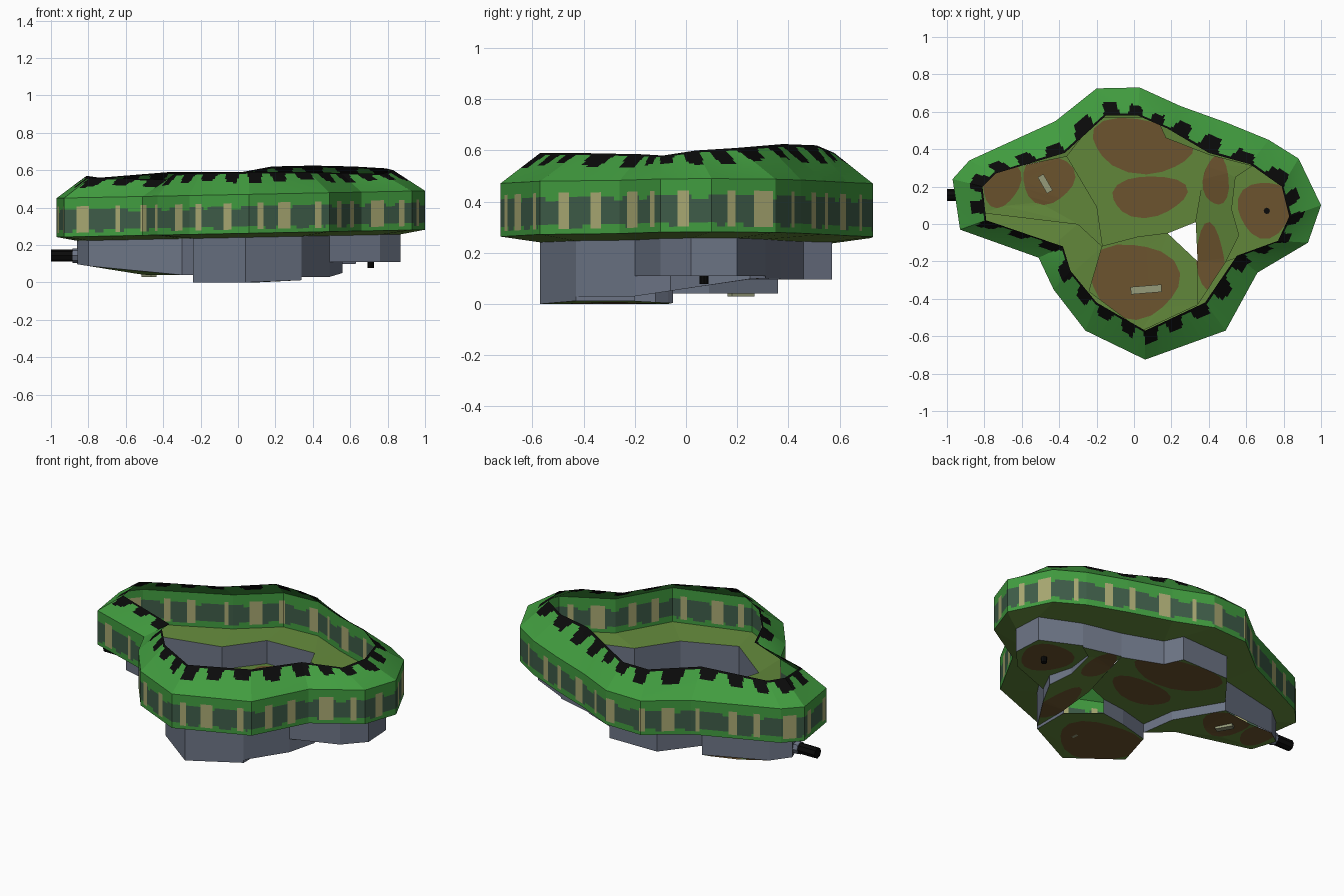
import bpy, bmesh, math
from mathutils import Vector
from mathutils.geometry import delaunay_2d_cdt

if "Cube" in bpy.data.objects:
    bpy.data.objects.remove(bpy.data.objects["Cube"])


def mat(name, r, g, b):
    m = bpy.data.materials.new(name)
    lin = [((c / 255 + 0.055) / 1.055) ** 2.4 for c in (r, g, b)]
    m.diffuse_color = (*lin, 1)
    m.use_nodes = True
    m.node_tree.nodes["Principled BSDF"].inputs["Base Color"].default_value = m.diffuse_color
    return m


LEAF = mat("leaf_green", 65, 156, 63)
SHADE = mat("deep_forest_green", 62, 92, 72)
TRUNK = mat("trunk_tan", 168, 168, 114)
BLACK = mat("black", 10, 10, 10)
GRASS = mat("olive_grass", 97, 134, 58)
DIRT = mat("dirt_brown", 108, 84, 46)
ROCK = mat("grey_rock", 108, 116, 133)
WOOD = mat("pale_wood", 150, 155, 122)


def make(name, bm, mats):
    me = bpy.data.meshes.new(name)
    bm.to_mesh(me)
    bm.free()
    for m in mats:
        me.materials.append(m)
    ob = bpy.data.objects.new(name, me)
    bpy.context.collection.objects.link(ob)
    return ob


def quad(bm, pts, mi=0):
    f = bm.faces.new([bm.verts.new(p) for p in pts])
    f.material_index = mi


# Plan outlines, clockwise from the left: outer wall, hedge ridge, pit rim
WALL = [(-.97, .24), (-.88, .34), (-.42, .55), (-.20, .725), (.03, .73), (.25, .63),
        (.50, .54), (.72, .45), (.88, .35), (1.0, .10), (.93, -.10), (.66, -.26),
        (.49, -.57), (.06, -.725), (-.26, -.57), (-.43, -.35), (-.51, -.18), (-.93, -.03)]
RIDGE = [(-.81, .20, .57), (-.74, .27, .56), (-.37, .38, .59), (-.15, .58, .59),
         (.02, .58, .59), (.18, .51, .62), (.40, .38, .625), (.62, .32, .62),
         (.79, .20, .61), (.83, .04, .60), (.77, -.09, .58), (.55, -.17, .585),
         (.38, -.42, .59), (.06, -.57, .59), (-.20, -.42, .585), (-.34, -.25, .58),
         (-.38, -.12, .55), (-.79, .02, .56)]
PIT = [(-.86, .20), (-.76, .28), (-.36, .36), (-.20, .565), (.12, .57), (.17, .46),
       (.40, .37), (.63, .31), (.86, .20), (.87, .02), (.76, -.10), (.49, -.20),
       (.34, -.43), (.04, -.57), (-.24, -.36), (-.17, -.12), (-.30, .0), (-.80, .06)]
N = len(WALL)
low = [Vector((x, y, .262 + .02 * x)) for x, y in WALL]
eave = [Vector((x, y, .47 + .02 * x)) for x, y in WALL]
top = [Vector(p) for p in RIDGE]
rim = [Vector((x, y, .24 + .02 * x)) for x, y in PIT]


# Hedge ring: fine grid of cells, coloured by arc length and height
def trunk_at(s):
    k, u = divmod(s, .17)
    return abs(u - .085 - .02 * math.sin(k * 2.3)) < (.036, .018, .026, .015)[int(k) % 4]


def tooth_depth(s):
    w = math.sin(s * 2 * math.pi / .18 + .9 * math.sin(s * 5))
    return .08 + (.36 + .08 * math.sin(s * 9)) * min(1, max(0, 1.6 * w + .7))


WALL_ROWS = [0, .1, .18, .27, .62, .70, .78, 1]
SLOPE_ROWS = [i / 14 for i in range(15)]
bm = bmesh.new()
s = 0.0
for i in range(N):
    j = (i + 1) % N
    length = (low[j] - low[i]).length
    n = math.ceil(length / .012)
    for c in range(n):
        a, b = c / n, (c + 1) / n
        mid = s + length * (a + b) / 2
        tr, wob = trunk_at(mid), math.sin(mid * 23) + math.sin(mid * 41)
        for rows, lo, hi, part in ((WALL_ROWS, low, eave, 0), (SLOPE_ROWS, eave, top, 1)):
            for r, (t0, t1) in enumerate(zip(rows, rows[1:])):
                def at(u, t):
                    return lo[i].lerp(lo[j], u).lerp(hi[i].lerp(hi[j], u), t)
                if part:
                    mi = 3 if 1 - (t0 + t1) / 2 < tooth_depth(mid) else 0
                elif tr and 1 <= r <= 5:
                    mi = 2
                else:
                    dark = r in (2, 3) or (r == 1 and wob > .6) or (r == 4 and wob > -.7)
                    mi = 1 if dark else 0
                quad(bm, [at(b, t0), at(a, t0), at(a, t1), at(b, t1)], mi)
    s += length
bmesh.ops.remove_doubles(bm, verts=bm.verts, dist=1e-5)
make("hedge_wall", bm, [LEAF, SHADE, TRUNK, BLACK])

# Grass shelf between hedge foot and pit rim
bm = bmesh.new()
for i in range(N):
    j = (i + 1) % N
    quad(bm, [low[i], low[j], rim[j], rim[i]])
bmesh.ops.remove_doubles(bm, verts=bm.verts, dist=1e-5)
for f in bm.faces:
    f.normal_update()
    if f.normal.z < 0:
        f.normal_flip()
make("grass_shelf", bm, [GRASS])

# Pit floor zones: corner keys into the rim outline plus inner seam points
P = dict(enumerate(PIT))
P.update(A=(.02, -.07), B=(.18, -.05), C=(.33, .01), D=(.37, .24), E=(.34, -.20),
         F=(-.20, .09), G=(.54, .25), H=(.52, .08), I=(.56, -.06))
ZONES = {
    "left_floor": ([17, 0, 1, 2, 'F', 15, 16], lambda x, y: .04 + .16 * max(0, -x - .5)),
    "back_floor": (['F', 2, 3, 4, 5, 6, 'D', 'C', 'B', 'A', 15], lambda x, y: .095),
    "front_floor": ([12, 13, 14, 15, 'A', 'B', 'E'], lambda x, y: max(0, .05 * (x - .1))),
    "strip_floor": ([12, 'E', 'C', 'D', 6, 7, 'G', 'H', 'I', 11],
                    lambda x, y: min(.1, .03 + .15 * max(0, y + .2))),
    "right_floor": ([7, 8, 9, 10, 11, 'I', 'H', 'G'], lambda x, y: .11),
}
# Dirt patches: x, y, half width, half depth, turn
PATCHES = [(-.46, .24, .14, .13, .4), (-.71, .22, .10, .13, -.3), (.04, .42, .27, .145, -.15),
           (.08, .15, .20, .11, .1), (.44, .23, .07, .13, 0), (.41, -.19, .075, .19, .1),
           (.70, .08, .145, .15, 0), (0, -.30, .24, .20, -.15)]


def patch(x, y, a, b, turn, n=18):
    out = []
    for k in range(n):
        t = 2 * math.pi * k / n
        q = 1 + .07 * math.sin(3 * t + x * 9)
        u, v = a * q * math.cos(t), b * q * math.sin(t)
        out.append(Vector((x + u * math.cos(turn) - v * math.sin(turn),
                           y + u * math.sin(turn) + v * math.cos(turn))))
    return out


edges = {}
for name, (keys, zf) in ZONES.items():
    verts = [Vector(P[k]) for k in reversed(keys)]  # counter-clockwise
    faces = [list(range(len(keys)))]
    for p in PATCHES:
        loop = patch(*p)
        faces.append(list(range(len(verts), len(verts) + len(loop))))
        verts += loop
    vs, _, fs, _, _, orig = delaunay_2d_cdt(verts, [], faces, 1, 1e-5)
    bm = bmesh.new()
    bv = [bm.verts.new((v.x, v.y, zf(v.x, v.y))) for v in vs]
    for f, o in zip(fs, orig):
        if 0 in o:
            face = bm.faces.new([bv[k] for k in f])
            face.material_index = 1 if len(o) > 1 else 0
            face.normal_update()
            if face.normal.z < 0:
                face.normal_flip()
    bmesh.ops.delete(bm, geom=[v for v in bm.verts if not v.link_faces], context='VERTS')
    make(name, bm, [GRASS, DIRT])
    for a, b in zip(keys, keys[1:] + keys[:1]):
        edges.setdefault(frozenset((a, b)), []).append(zf)

# Rock cliffs: rim edges rise to the shelf, shared seams step between floors
bm = bmesh.new()
for e, zfs in edges.items():
    a, b = sorted(e, key=str)
    lo = [Vector((*P[k], zfs[0](*P[k]))) for k in (a, b)]
    if len(zfs) == 2:
        hi = [Vector((*P[k], zfs[1](*P[k]))) for k in (a, b)]
    elif isinstance(a, int) and isinstance(b, int):
        hi = [rim[a], rim[b]]
    else:
        continue
    quad(bm, [lo[0], lo[1], hi[1], hi[0]])
bmesh.ops.remove_doubles(bm, verts=bm.verts, dist=1e-5)
bmesh.ops.recalc_face_normals(bm, faces=bm.faces)
make("rock_cliffs", bm, [ROCK])


# Small fittings
def finish(name, m):
    ob = bpy.context.object
    ob.name = name
    ob.data.materials.append(m)


def cylinder(name, r, depth, loc, rot, m):
    bpy.ops.mesh.primitive_cylinder_add(vertices=8, radius=r, depth=depth, location=loc, rotation=rot)
    finish(name, m)


def plank(name, size, loc, turn):
    bpy.ops.mesh.primitive_cube_add(size=1, location=loc, rotation=(0, 0, turn))
    bpy.context.object.scale = size
    finish(name, WOOD)


cylinder("outlet_pipe", .032, .12, (-.94, .155, .143), (0, math.pi / 2, 0), BLACK)
cylinder("pipe_collar", .038, .03, (-.87, .155, .143), (0, math.pi / 2, 0), ROCK)
cylinder("drain", .017, .04, (.71, .07, .098), (0, 0, 0), BLACK)
plank("front_plank", (.165, .04, .024), (.065, -.35, .014), .08)
plank("left_plank", (.10, .035, .03), (-.475, .215, .045), -1.05)
